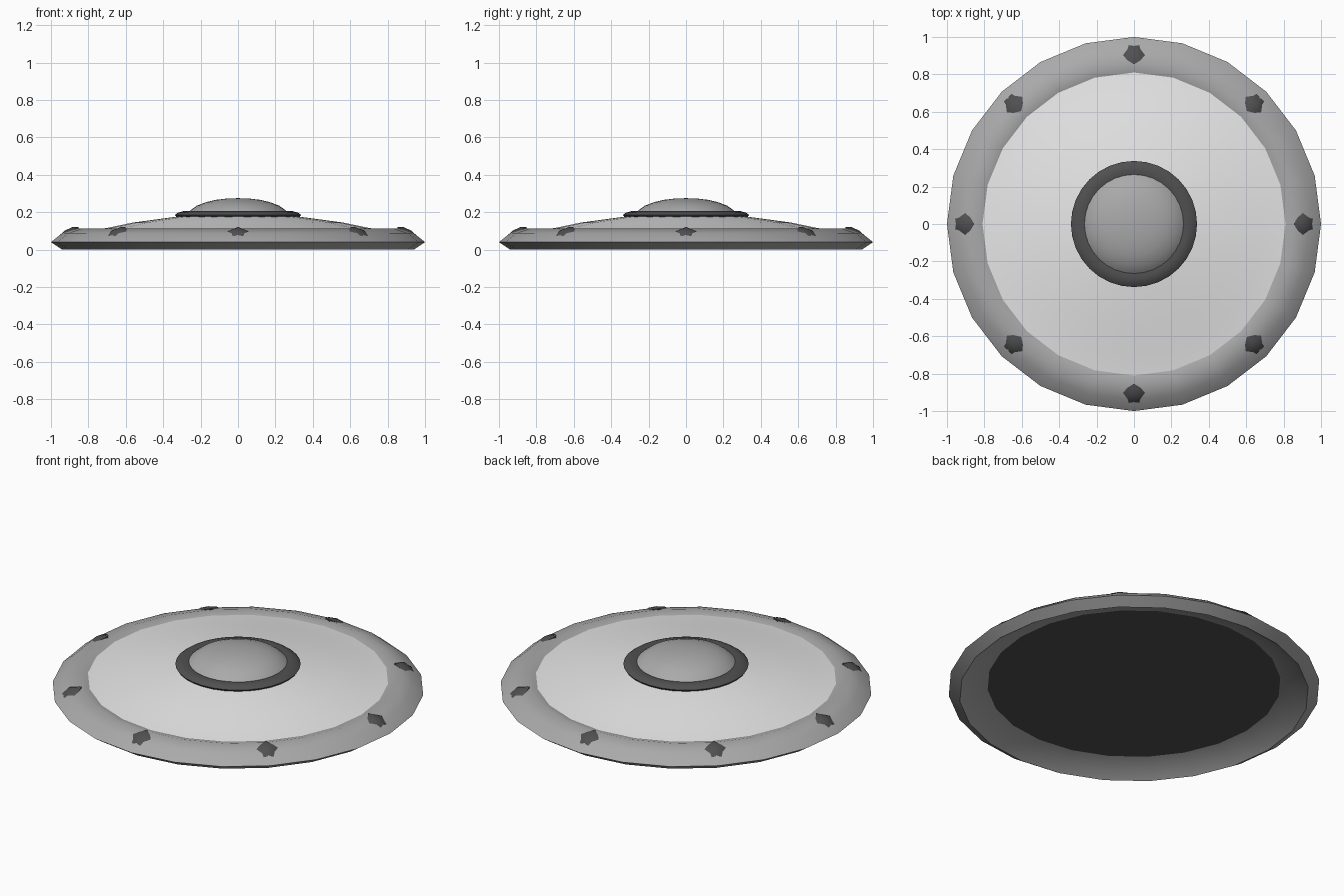
import bpy
import bmesh
from math import cos, sin, pi, radians
from mathutils import Matrix

cube = bpy.data.objects.get("Cube")
if cube:
    bpy.data.objects.remove(cube)


def material(name, value):
    mat = bpy.data.materials.new(name)
    mat.use_nodes = True
    color = (value, value, value, 1)
    mat.diffuse_color = color
    mat.node_tree.nodes["Principled BSDF"].inputs["Base Color"].default_value = color
    return mat


light_grey = material("light grey", 0.8)
mid_grey = material("mid grey", 0.4)
dark_grey = material("dark grey", 0.08)


def finish(name, bm, mat, angle):
    bmesh.ops.remove_doubles(bm, verts=bm.verts, dist=0.0001)
    mesh = bpy.data.meshes.new(name)
    bm.to_mesh(mesh)
    bm.free()
    mesh.materials.append(mat)
    obj = bpy.data.objects.new(name, mesh)
    bpy.context.collection.objects.link(obj)
    bpy.ops.object.select_all(action="DESELECT")
    obj.select_set(True)
    bpy.context.view_layer.objects.active = obj
    bpy.ops.object.shade_smooth_by_angle(angle=radians(angle))
    return obj


def lathe(name, profile, sides, mat, angle=40):
    """Turn (radius, height) points, listed from bottom outwards to top."""
    bm = bmesh.new()
    rings = [[bm.verts.new((r * cos(2 * pi * i / sides), r * sin(2 * pi * i / sides), z))
              for i in range(sides)] for r, z in profile]
    for low, high in zip(rings, rings[1:]):
        for i in range(sides):
            j = (i + 1) % sides
            bm.faces.new((low[i], low[j], high[j], high[i]))
    return finish(name, bm, mat, angle)


# Hull: hollow outer rim, upper shell and recessed floor
lathe("outer_rim", [(0.79, 0.065), (0.88, 0.04), (0.94, 0), (1, 0.04),
                    (0.94, 0.088), (0.86, 0.113), (0.81, 0.1)], 24, mid_grey, 50)
lathe("upper_shell", [(0.81, 0.1), (0.7, 0.116), (0.56, 0.145), (0.3, 0.18)],
      24, light_grey)
lathe("underside", [(0, 0.065), (0.79, 0.065)], 24, dark_grey)
bottom = bpy.data.objects["underside"].data
bottom.flip_normals() if bottom.polygons[0].normal.z > 0 else None

# Cockpit: collar and dome
lathe("cockpit_collar", [(0.3, 0.165), (0.33, 0.175), (0.337, 0.186),
                         (0.32, 0.198), (0.29, 0.206), (0.26, 0.2)], 32, dark_grey, 60)
lathe("cockpit_dome", [(0.27, 0.196), (0.255, 0.21), (0.22, 0.235), (0.17, 0.254),
                       (0.12, 0.266), (0.06, 0.273), (0, 0.275)], 32, mid_grey)

# Rim lamps: low five-sided domes tilted outwards, one corner towards the centre
for k in range(8):
    bm = bmesh.new()
    rings = [[bm.verts.new((-r * cos(2 * pi * i / 5), -r * sin(2 * pi * i / 5), z))
              for i in range(5)]
             for r, z in [(0.06, -0.02), (0.073, 0), (0.045, 0.017), (0, 0.024)]]
    for low, high in zip(rings, rings[1:]):
        for i in range(5):
            j = (i + 1) % 5
            bm.faces.new((low[i], low[j], high[j], high[i]))
    place = (Matrix.Rotation(k * pi / 4, 4, "Z") @ Matrix.Translation((0.915, 0, 0.081))
             @ Matrix.Rotation(radians(33), 4, "Y"))
    bm.transform(place)
    finish(f"rim_lamp_{k + 1}", bm, dark_grey, 60)
